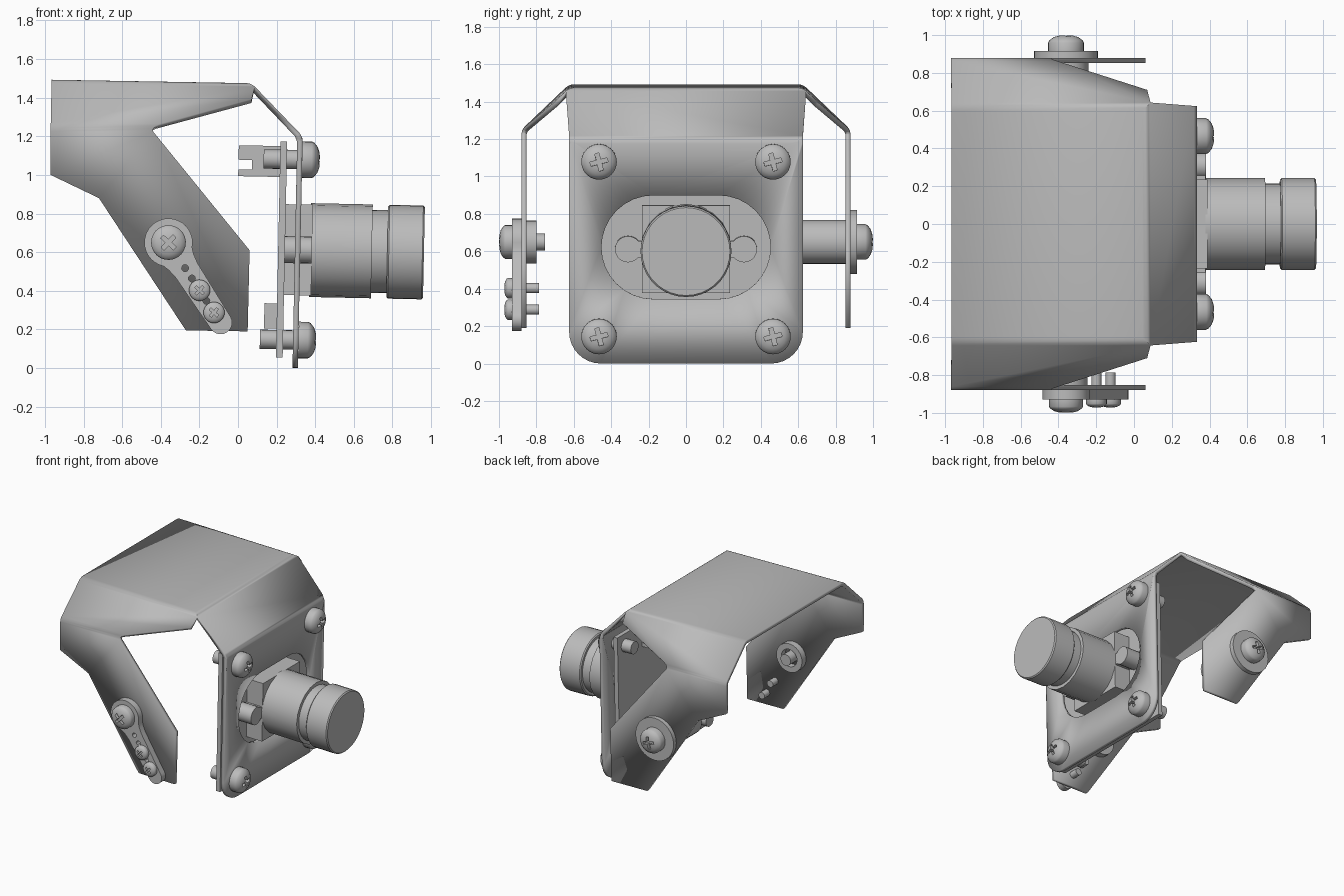
import bpy, bmesh
from math import sin, cos, pi, radians
from mathutils import Matrix, Vector

if "Cube" in bpy.data.objects:
    bpy.data.objects.remove(bpy.data.objects["Cube"])

GREY = (0.5, 0.5, 0.5, 1)
metal = bpy.data.materials.new("plain grey")
metal.use_nodes = True
metal.diffuse_color = GREY
metal.node_tree.nodes["Principled BSDF"].inputs["Base Color"].default_value = GREY
parts = []


def add_object(name, mesh, matrix=Matrix()):
    ob = bpy.data.objects.new(name, mesh)
    bpy.context.scene.collection.objects.link(ob)
    ob.matrix_world = matrix
    if not mesh.materials:
        mesh.materials.append(metal)
    parts.append(ob)
    return ob


def finish(name, bm, matrix=Matrix(), recalc=True):
    if recalc:
        bmesh.ops.recalc_face_normals(bm, faces=bm.faces)
    mesh = bpy.data.meshes.new(name)
    bm.to_mesh(mesh)
    bm.free()
    return add_object(name, mesh, matrix)


def arc(cx, cy, r, start, end, n):
    return [(cx + r * cos(radians(start + (end - start) * i / n)),
             cy + r * sin(radians(start + (end - start) * i / n))) for i in range(n + 1)]


def circle(cx, cy, r, n=12):
    return arc(cx, cy, r, 0, 360, n)[:-1]


def fill(bm, loops):
    """Fill flat loops; loops after the first become holes."""
    edges = []
    for loop in loops:
        vs = [bm.verts.new(p) for p in loop]
        edges += [bm.edges.new((a, b)) for a, b in zip(vs, vs[1:] + vs[:1])]
    bmesh.ops.triangle_fill(bm, edges=edges, use_beauty=True, use_dissolve=False)


def plate(name, loops, thickness, matrix):
    bm = bmesh.new()
    fill(bm, [[(u, v, 0) for u, v in loop] for loop in loops])
    ext = bmesh.ops.extrude_face_region(bm, geom=bm.faces[:])["geom"]
    bmesh.ops.translate(bm, vec=(0, 0, thickness),
                        verts=[g for g in ext if isinstance(g, bmesh.types.BMVert)])
    return finish(name, bm, matrix)


def box(name, lo, hi, matrix=Matrix()):
    bm = bmesh.new()
    lo, hi = Vector(lo), Vector(hi)
    bmesh.ops.create_cube(bm, size=1, matrix=Matrix.Translation((lo + hi) / 2)
                          @ Matrix.Diagonal((*(hi - lo), 1)))
    return finish(name, bm, matrix)


def lathe(name, profile, matrix=Matrix(), n=24):
    """Turn (radius, height) points around local z."""
    bm = bmesh.new()
    vs = [bm.verts.new((r, 0, h)) for r, h in profile]
    es = [bm.edges.new(p) for p in zip(vs, vs[1:])]
    bmesh.ops.spin(bm, geom=vs + es, cent=(0, 0, 0), axis=(0, 0, 1),
                   angle=2 * pi, steps=n, use_duplicate=False)
    bmesh.ops.remove_doubles(bm, verts=bm.verts, dist=1e-5)
    return finish(name, bm, matrix)


def rod(name, r, start, end, matrix, n=20):
    return lathe(name, [(0, start), (r, start), (r, end), (0, end)], matrix, n)


# Folded sheet bracket
bm = bmesh.new()
W = 0.625
bm_faces = [[(-.965, -W, 1.493), (.07, -W, 1.475), (.07, W, 1.475), (-.965, W, 1.493)],
            [(.07, -W, 1.475), (.335, -W, 1.2), (.335, W, 1.2), (.07, W, 1.475)]]
side = [(.06, .61), (.05, .19), (-.27, .195), (-.72, .88), (-.97, 1.0)]
for s in (-1, 1):
    e, d = (-.97, s * .88, 1.25), (-.46, s * .88, 1.25)
    bm_faces.append([(-.965, s * W, 1.493), (.07, s * W, 1.475), (.07, s * .71, 1.393), d, e])
    bm_faces.append([e, d] + [(x, s * .88, z) for x, z in side])
for f in bm_faces:
    bm.faces.new([bm.verts.new(p) for p in f])
R = 0.17
outline = [(W, 1.2), (-W, 1.2)] + arc(R - W, R, R, 180, 270, 8) + arc(W - R, R, R, 270, 360, 8)
slot = arc(.175, .622, .277, -90, 90, 16) + arc(-.175, .622, .277, 90, 270, 16)
fill(bm, [[(.31 + z * .025 / 1.2, y, z) for y, z in loop] for loop in (outline, slot)])
bmesh.ops.remove_doubles(bm, verts=bm.verts, dist=1e-4)
bmesh.ops.recalc_face_normals(bm, faces=bm.faces)
if max(bm.faces, key=lambda f: f.calc_center_median().z).normal.z < 0:
    bmesh.ops.reverse_faces(bm, faces=bm.faces)
bends = [e for e in bm.edges if len(e.link_faces) == 2 and e.calc_face_angle() > .3]
bmesh.ops.bevel(bm, geom=bends, offset=.025, segments=3, affect='EDGES', profile=.5)
bracket = finish("bracket", bm, recalc=False)
solid = bracket.modifiers.new("thickness", 'SOLIDIFY')
solid.thickness, solid.offset, solid.use_even_offset = .028, -1, True

# Shared screw head, unit radius, with a cross recess
head = lathe("head_blank", [(0, 0), (1, 0), (1, .5), (.93, .64), (.7, .82), (.4, .92), (0, .95)])
cutters = []
for k in (0, 1):
    c = box("recess_cutter", (-.5, -.12, .55), (.5, .12, 1.2),
            Matrix.Rotation(.25 + k * pi / 2, 4, 'Z'))
    c.hide_render = True
    cutters.append(c)
    m = head.modifiers.new("recess", 'BOOLEAN')
    m.operation, m.solver, m.object = 'DIFFERENCE', 'EXACT', c
bpy.context.view_layer.update()
head_mesh = bpy.data.meshes.new_from_object(
    head.evaluated_get(bpy.context.evaluated_depsgraph_get()))
for ob in cutters + [head]:
    parts.remove(ob)
    bpy.data.objects.remove(ob)


def screw(name, matrix, r, height, shaft_r, length):
    add_object(name + "_head", head_mesh, matrix @ Matrix.Diagonal((r, r, height / .95, 1)))
    rod(name + "_shaft", shaft_r, -length, .005, matrix)


# Camera module, slightly tilted, with local x along the lens
cam = Matrix.Translation((.323, 0, .612)) @ Matrix.Rotation(radians(1.2), 4, 'Y')
to_x = Matrix.Rotation(pi / 2, 4, 'Y')
box("circuit_board", (-.115, -.56, -.56), (-.08, .56, .56), cam)
box("lens_mount", (-.08, -.235, -.235), (.06, .235, .235), cam)
for s in (-1, 1):
    rod("mount_ear", .07, -.08, .058, cam @ Matrix.Translation((0, s * .31, 0)) @ to_x)
    box("mount_ear_neck", (-.08, s * .255 - .045, -.045), (.055, s * .255 + .045, .045), cam)
    for t in (-1, 1):
        screw("panel_screw", cam @ Matrix.Translation((0, s * .465, t * .467)) @ to_x,
              .095, .092, .05, .2)
rod("lens_barrel", .243, .05, .37, cam @ to_x, 20)
rod("lens_neck", .215, .36, .46, cam @ to_x, 32)
lathe("lens_cap", [(0, .45), (.235, .45), (.243, .458), (.243, .632), (.235, .64), (0, .64)],
      cam @ to_x, 36)

# Connectors on the back of the board
box("socket_body", (-.26, -.25, .375), (-.115, .25, .535), cam)
box("socket_upper_lip", (-.33, -.25, .46), (-.26, .25, .535), cam)
box("socket_lower_lip", (-.33, -.25, .375), (-.26, .25, .41), cam)
box("lower_connector", (-.18, -.2, -.41), (-.115, .2, -.28), cam)

# Lever arm on the -y side: local x runs along the arm, z points outward
pivot = Vector((-.36, 0, .65))
along = Vector((.27, 0, -.415)).normalized()
out = Vector((0, -1, 0))
across = out.cross(along)
arm = Matrix((along, across, out)).transposed().to_4x4()
arm.translation = pivot + out * .88
L = .495
lever = (arc(0, 0, .125, 45, 315, 24) + [(.12, -.077), (.17, -.068)]
         + arc(L, 0, .06, -90, 90, 12) + [(.17, .068), (.12, .077)])
holes = [circle(u, 0, .018) for u in (.158, .222, .36, .47)]
plate("lever_arm", [lever] + holes, .05, arm)
screw("pivot_screw", arm @ Matrix.Translation((0, 0, .05)), .09, .07, .045, .175)
lathe("pivot_hub", [(.07, -.08), (.115, -.08), (.115, 0), (.07, 0), (.07, -.08)], arm)
for u in (.295, .432):
    screw("lever_screw", arm @ Matrix.Translation((u, 0, .05)), .055, .042, .027, .145)

# Pivot on the +y side
far = Matrix.Translation(pivot + Vector((0, .88, 0))) @ Matrix.Rotation(-pi / 2, 4, 'X')
rod("washer", .17, 0, .035, far, 32)
screw("far_pivot_screw", far @ Matrix.Translation((0, 0, .035)), .095, .085, .05, .3)
rod("pivot_spacer", .118, -.4, -.02, far, 28)

# Smooth shading with sharp edges kept
bpy.ops.object.select_all(action='DESELECT')
for ob in parts:
    ob.select_set(True)
bpy.context.view_layer.objects.active = bracket
bpy.ops.object.shade_smooth_by_angle(angle=radians(30))
